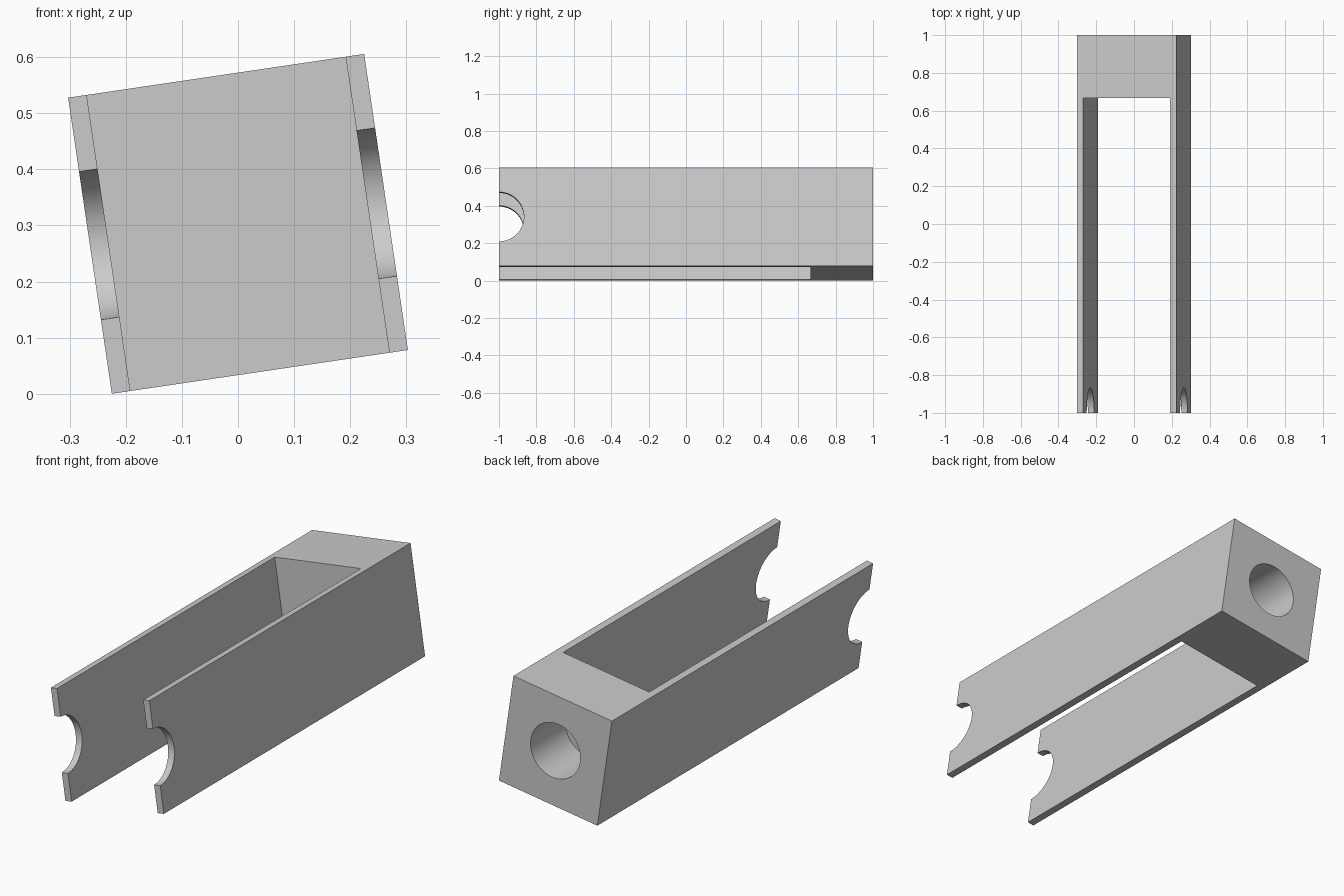
import bpy
import math

U = 1 / 60                  # design unit
LENGTH, SIDE = 120 * U, 32 * U
WALL, BLOCK = 2 * U, 20 * U
RADIUS, BORE_DEPTH = 8 * U, 16 * U
TILT = math.radians(8.4)

old = bpy.data.objects.get("Cube")
if old:
    bpy.data.objects.remove(old, do_unlink=True)

grey = bpy.data.materials.new("plain grey")
grey.use_nodes = True
grey.diffuse_color = (0.6, 0.6, 0.6, 1)
grey.node_tree.nodes["Principled BSDF"].inputs["Base Color"].default_value = (0.6, 0.6, 0.6, 1)


def box(name, size, location):
    bpy.ops.mesh.primitive_cube_add(size=1, location=location)
    ob = bpy.context.object
    ob.name = name
    ob.scale = size
    bpy.ops.object.transform_apply(location=True, rotation=True, scale=True)
    ob.data.materials.append(grey)
    return ob


def cylinder(name, depth, location, rotation):
    bpy.ops.mesh.primitive_cylinder_add(vertices=64, radius=RADIUS, depth=depth,
                                        location=location, rotation=rotation)
    ob = bpy.context.object
    ob.name = name
    bpy.ops.object.transform_apply(location=True, rotation=True, scale=True)
    ob.data.materials.append(grey)
    return ob


# Square bar that becomes the forked holder
body = box("forked_holder", (SIDE, LENGTH, SIDE), (0, 0, 0))

# Slot between the two side walls, open at the front, top and bottom
slot_end = LENGTH / 2 - BLOCK
slot_len = LENGTH - BLOCK + 0.1
slot = box("slot_cutter", (SIDE - 2 * WALL, slot_len, SIDE * 2),
           (0, slot_end - slot_len / 2, 0))

# Half-round notches across both wall ends, and a blind bore in the back
notch = cylinder("notch_cutter", SIDE * 2, (0, -LENGTH / 2, 0), (0, math.pi / 2, 0))
bore = cylinder("bore_cutter", BORE_DEPTH * 2, (0, LENGTH / 2, 0), (math.pi / 2, 0, 0))

bpy.ops.object.select_all(action="DESELECT")
body.select_set(True)
bpy.context.view_layer.objects.active = body
for cutter in (slot, notch, bore):
    cutter.hide_render = True
    mod = body.modifiers.new(cutter.name, "BOOLEAN")
    mod.operation = "DIFFERENCE"
    mod.solver = "EXACT"
    mod.object = cutter
    bpy.ops.object.modifier_apply(modifier=mod.name)
    bpy.data.objects.remove(cutter, do_unlink=True)

# Tilt about the long axis and rest the lowest edge on the ground
body.rotation_euler.y = -TILT
body.location.z = SIDE / 2 * (math.cos(TILT) + math.sin(TILT))
bpy.ops.object.transform_apply(location=True, rotation=True, scale=True)
bpy.ops.object.shade_smooth_by_angle(angle=math.radians(30))
